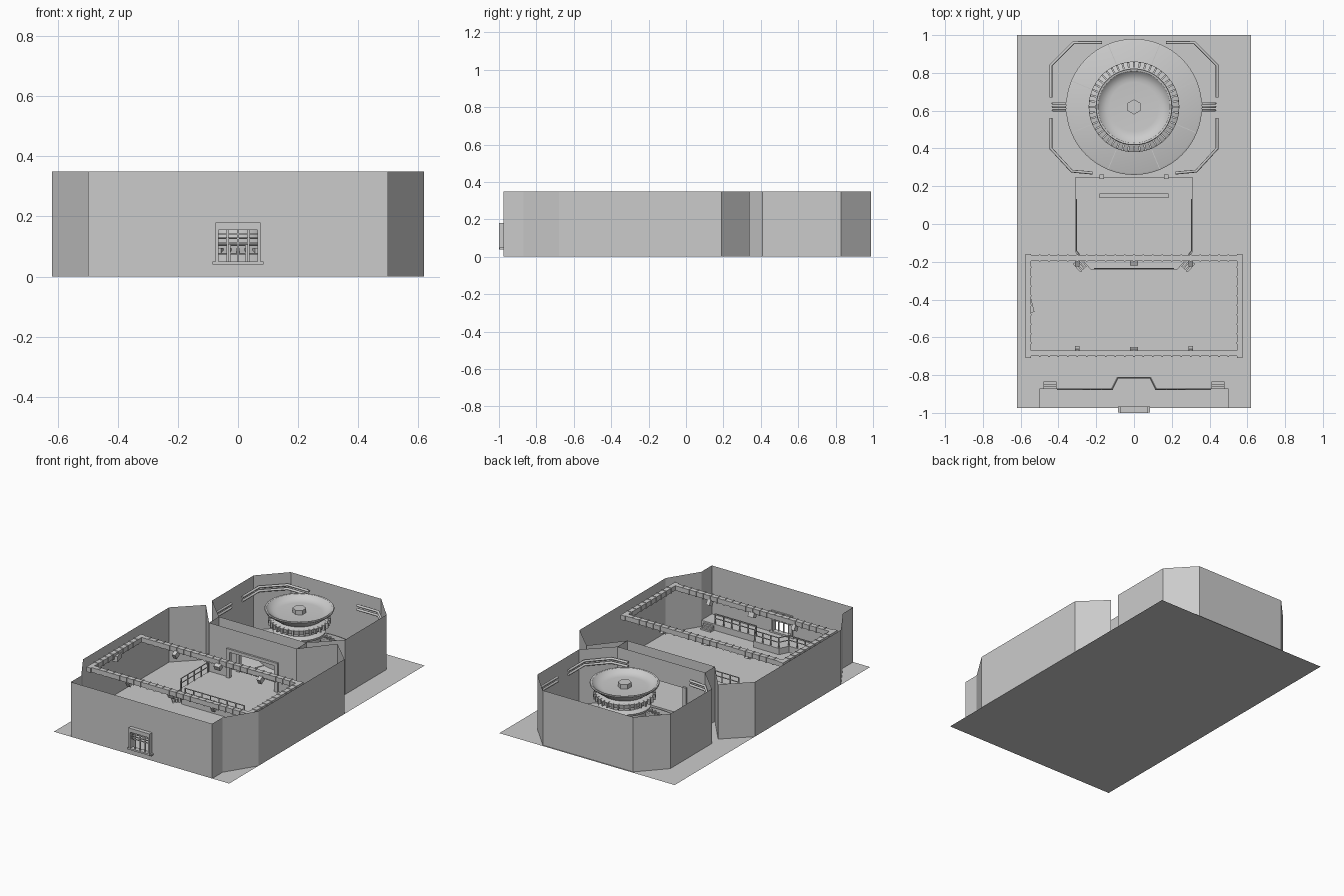
import bpy, bmesh, math
from mathutils import Vector

if "Cube" in bpy.data.objects:
    bpy.data.objects.remove(bpy.data.objects["Cube"])

H = 0.35          # wall height
FLOOR = 0.04      # raised floor height
C = Vector((0, 0.62, 0))  # centre of the round room


def make(name, verts, faces, smooth=False):
    me = bpy.data.meshes.new(name)
    me.from_pydata([tuple(v) for v in verts], [], faces)
    me.update()
    ob = bpy.data.objects.new(name, me)
    bpy.context.collection.objects.link(ob)
    if smooth:
        bpy.ops.object.select_all(action='DESELECT')
        ob.select_set(True)
        bpy.context.view_layer.objects.active = ob
        bpy.ops.object.shade_smooth_by_angle(angle=math.radians(35))
    return ob


def box(name, x0, x1, y0, y1, z0, z1, turn=0, tilt=0):
    bm = bmesh.new()
    bmesh.ops.create_cube(bm, size=1)
    bmesh.ops.scale(bm, vec=(x1 - x0, y1 - y0, z1 - z0), verts=bm.verts)
    me = bpy.data.meshes.new(name)
    bm.to_mesh(me)
    bm.free()
    ob = bpy.data.objects.new(name, me)
    ob.location = ((x0 + x1) / 2, (y0 + y1) / 2, (z0 + z1) / 2)
    ob.rotation_euler = (tilt, 0, turn)
    bpy.context.collection.objects.link(ob)
    return ob


def strip(name, pts, z0, z1):
    """Vertical sheet following a plan path."""
    n = len(pts)
    v = [(x, y, z0) for x, y in pts] + [(x, y, z1) for x, y in pts]
    return make(name, v, [(i, i + 1, n + i + 1, n + i) for i in range(n - 1)])


def slab(name, pts, z0, z1):
    """Extruded plan outline."""
    n = len(pts)
    v = [(x, y, z0) for x, y in pts] + [(x, y, z1) for x, y in pts]
    f = [(i, (i + 1) % n, n + (i + 1) % n, n + i) for i in range(n)]
    return make(name, v, f + [tuple(range(n, 2 * n)), tuple(range(n))[::-1]])


def lathe(name, prof, seg=64):
    k = len(prof)
    v = []
    for s in range(seg):
        a = 2 * math.pi * s / seg
        v += [C + Vector((r * math.cos(a), r * math.sin(a), z)) for r, z in prof]
    f = [(s * k + i, (s + 1) % seg * k + i, (s + 1) % seg * k + i + 1, s * k + i + 1)
         for s in range(seg) for i in range(k - 1)]
    return make(name, v, f, True)


def tube(name, pts, r, res=2):
    cu = bpy.data.curves.new(name, 'CURVE')
    cu.dimensions = '3D'
    cu.bevel_depth, cu.bevel_resolution, cu.use_fill_caps = r, res, True
    sp = cu.splines.new('POLY')
    sp.points.add(len(pts) - 1)
    for p, q in zip(sp.points, pts):
        p.co = (*q, 1)
    ob = bpy.data.objects.new(name, cu)
    bpy.context.collection.objects.link(ob)
    return ob


def railing(name, pts, z, h=0.065, gap=0.06):
    for f in (1, 0.55):
        tube(name + "_bar", [(x, y, z + h * f) for x, y in pts], 0.003, 1)
    for a, b in zip(pts, pts[1:]):
        a, b = Vector(a), Vector(b)
        n = max(1, round((b - a).length / gap))
        for i in range(n + 1):
            p = a.lerp(b, i / n)
            box(name + "_post", p.x - .003, p.x + .003, p.y - .003, p.y + .003, z, z + h)


def wall_with_opening(name, y, half, door, z0, z1):
    v = [(x, y, z) for x in (-half, -door, door, half) for z in (0, z0, z1, H)]
    f = [(c * 4 + r, c * 4 + 4 + r, c * 4 + 5 + r, c * 4 + 1 + r)
         for c in range(3) for r in range(3) if not (c == 1 and r == 1)]
    return make(name, v, f)


def both(pts, s):
    return [(p[0] * s,) + tuple(p[1:]) for p in pts]


# ground sheet
make("base_sheet", [(-.62, -.975, 0), (.62, -.975, 0), (.62, 1, 0), (-.62, 1, 0)], [(0, 1, 2, 3)])

# walls
wall_with_opening("front_wall", -.975, .5, .075, FLOOR, .18)
wall_with_opening("partition_front", .15, .31, .165, FLOOR, .21)
wall_with_opening("partition_back", .25, .31, .165, FLOOR, .21)
for s in (-1, 1):
    strip("hall_side_wall", both([(.5, -.975), (.5, -.87), (.62, -.68), (.62, .19),
                                  (.465, .34), (.31, .15), (.31, .25)], s), 0, H)
    strip("round_room_wall", both([(.31, .25), (.47, .41), (.47, .83), (.32, .99), (0, .99)], s), 0, H)

# entrance frame with header and bars
for s in (-1, 1):
    box("entrance_jamb", s * .07 - .005, s * .07 + .005, -1, -.965, FLOOR, .18)
box("entrance_header", -.075, .075, -1, -.965, .155, .18)
box("entrance_sill", -.085, .085, -.998, -.965, FLOOR, .05)
for z in (.11, .125, .14):
    box("entrance_bar", -.07, .07, -.99, -.984, z, z + .004)
for x in (-.035, 0, .035):
    box("entrance_post", x - .003, x + .003, -.99, -.984, .05, .155)

# entry platform with railing and steps
half = [(.09, -.81), (.12, -.87), (.5, -.87), (.5, -.975)]
slab("entry_platform", [(-x, y) for x, y in half[::-1]] + half, 0, FLOOR)
railing("entry_railing", [(-.085, -.815), (.085, -.815)], FLOOR)
for s in (-1, 1):
    railing("entry_railing", both([(.085, -.815), (.115, -.875), (.405, -.875)], s), FLOOR)
    for i in range(3):
        box("entry_step", s * .445 - .035, s * .445 + .035, -.87, -.858 + .012 * i,
            0, FLOOR * (3 - i) / 4)

# stage in the hall and passage floor
half = [(.31, .25), (.31, -.15), (.23, -.24)]
slab("stage", [(-x, y) for x, y in half] + half[::-1], 0, FLOOR)
railing("stage_railing", [(-.21, -.235), (.21, -.235)], FLOOR)
for s in (-1, 1):
    railing("stage_railing", both([(.305, .13), (.305, -.14), (.285, -.17)], s), FLOOR)
    for i in range(3):
        d = .012 * i
        box("stage_step", s * (.275 + d) - .03, s * (.275 + d) + .03, -.212 - d, -.2 - d,
            0, FLOOR * (3 - i) / 4, turn=s * math.radians(48))
    for y in (.15, .25):
        box("doorway_pillar", s * .17 - .012, s * .17 + .012, y - .012, y + .012, FLOOR, .22)
box("doorway_lintel", -.18, .18, .138, .162, .205, .225)

# lighting frame with clamps
T0, T1 = .295, .325
for y in (-.18, -.685):
    box("truss_long_beam", -.575, .575, y - .015, y + .015, T0, T1)
    for i in range(21):
        x = -.5 + .05 * i
        box("truss_clamp", x - .004, x + .004, y - .018, y + .018, T0 - .003, T1 + .003)
for s in (-1, 1):
    x = s * .56
    box("truss_side_beam", x - .015, x + .015, -.71, -.16, T0, T1)
    for i in range(9):
        y = -.63 + .05 * i
        box("truss_clamp", x - .018, x + .018, y - .004, y + .004, T0 - .003, T1 + .003)
box("side_lamp", -.565, -.535, -.47, -.4, .275, .31, turn=.25)
for y in (-.2, -.67):
    box("centre_lamp", -.02, .02, y - .015, y + .015, .27, .3, tilt=.4)
for s in (-1, 1):
    for y in (-.2, -.67):
        box("spot_lamp", s * .3 - .012, s * .3 + .012, y - .018, y + .018, .265, .3, tilt=.5)

# round platform and central console
lathe("round_floor", [(0, FLOOR), (.35, FLOOR), (.36, .035), (.36, 0)])
lathe("console_base", [(.24, FLOOR), (.24, .075), (.22, .085), (.19, .09), (.15, .115),
                       (.125, .13), (.115, .19), (.15, .195), (.155, .21), (.12, .22),
                       (.12, .25), (.165, .255), (.17, .28), (.13, .29)])
lathe("console_bowl", [(.13, .285), (.165, .31), (.2, .338), (.203, .345), (.2, .35), (.19, .348),
                       (.175, .332), (.15, .322), (.13, .32), (0, .32)])
for name, n, r, z0, z1 in (("base_tooth", 48, .222, .075, .095), ("collar_rib", 32, .166, .252, .284)):
    for i in range(n):
        a = 2 * math.pi * i / n
        x, y = r * math.cos(a), C.y + r * math.sin(a)
        box(name, x - .016, x + .016, y - .005, y + .005, z0, z1, turn=a)
bpy.ops.mesh.primitive_cylinder_add(vertices=6, radius=.04, depth=.03, location=(0, .62, .333))
bpy.context.object.name = "centre_hub"

# radial floor seams
for i in range(8):
    a = math.radians(22.5 + 45 * i)
    x, y = .3 * math.cos(a), C.y + .3 * math.sin(a)
    box("floor_seam", x - .055, x + .055, y - .002, y + .002, FLOOR, FLOOR + .003, turn=a)

# wall pipes in the round room
for s in (-1, 1):
    for z in (.255, .28):
        tube("wall_pipe_back", both([(.44, .67, z), (.44, .84, z), (.32, .96, z), (.17, .96, z)], s), .008)
        tube("wall_pipe_front", both([(.44, .56, z), (.44, .40, z), (.33, .28, z), (.22, .27, z)], s), .008)
    for dy in (-.018, 0, .018):
        tube("side_pipe", both([(.36, C.y + dy, .1), (.43, C.y + dy, .1), (.43, C.y + dy, .02)], s), .006)
